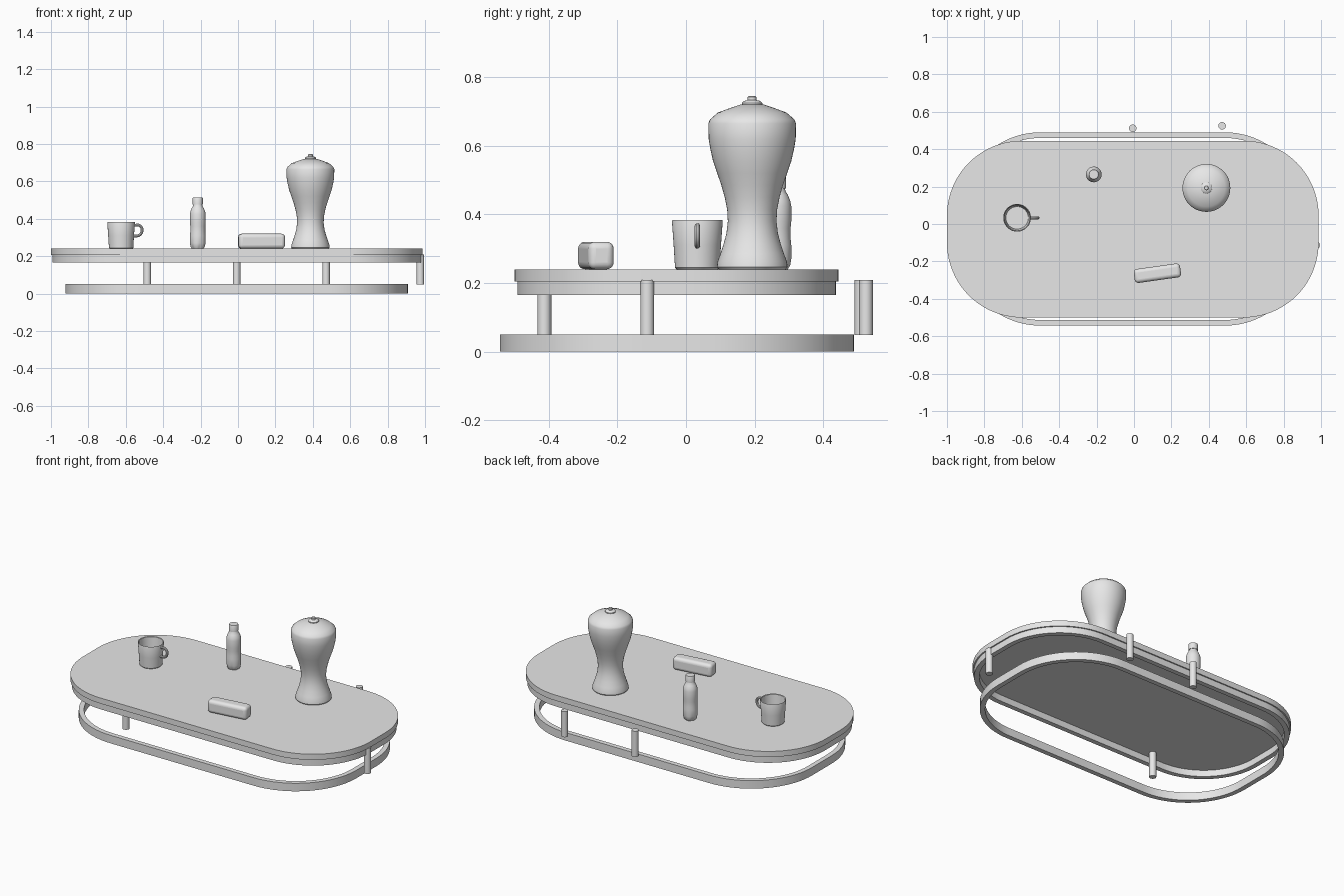
import bpy, bmesh, math
from math import sin, cos, pi, radians

cube = bpy.data.objects.get("Cube")
if cube:
    bpy.data.objects.remove(cube, do_unlink=True)

grey = bpy.data.materials.new("plain grey")
grey.use_nodes = True
grey.diffuse_color = (0.8, 0.8, 0.8, 1)
grey.node_tree.nodes["Principled BSDF"].inputs["Base Color"].default_value = (0.8, 0.8, 0.8, 1)


def finish(obj, angle=35):
    """Give an object its colour and smooth shading with sharp edges."""
    obj.data.materials.append(grey)
    bpy.ops.object.select_all(action='DESELECT')
    obj.select_set(True)
    bpy.context.view_layer.objects.active = obj
    bpy.ops.object.shade_smooth_by_angle(angle=radians(angle))
    return obj


def from_bmesh(name, bm, location=(0, 0, 0)):
    bmesh.ops.recalc_face_normals(bm, faces=bm.faces)
    mesh = bpy.data.meshes.new(name)
    bm.to_mesh(mesh)
    bm.free()
    obj = bpy.data.objects.new(name, mesh)
    obj.location = location
    bpy.context.collection.objects.link(obj)
    return finish(obj)


def outline(x0, x1, y0, y1, r, inset=0, steps=20):
    """Rounded rectangle as a list of (x, y) points."""
    corners = [(x1 - r, y1 - r), (x0 + r, y1 - r), (x0 + r, y0 + r), (x1 - r, y0 + r)]
    points = []
    for k, (cx, cy) in enumerate(corners):
        for i in range(steps + 1):
            a = (k + i / steps) * pi / 2
            points.append((cx + (r - inset) * cos(a), cy + (r - inset) * sin(a)))
    return points


def bridge(bm, loops):
    """Join a closed sequence of vertex loops."""
    for a, b in zip(loops, loops[1:]):
        n = len(a)
        for i in range(n):
            bm.faces.new((a[i], a[(i + 1) % n], b[(i + 1) % n], b[i]))


def slab(name, box, r, z0, z1, wall=None):
    """Rounded slab, or a hollow band when a wall thickness is given."""
    bm = bmesh.new()

    def loop(inset, z):
        return [bm.verts.new((x, y, z)) for x, y in outline(*box, r, inset)]
    low, high = loop(0, z0), loop(0, z1)
    if wall:
        bridge(bm, [low, high, loop(wall, z1), loop(wall, z0)])
        inner = list(bm.verts)[-len(low):]
        bridge(bm, [inner, low])
    else:
        bridge(bm, [low, high])
        bm.faces.new(low)
        bm.faces.new(high)
    return from_bmesh(name, bm)


def lathe(name, profile, location, sides=48, shape=None):
    """Turn a profile of (radius, height) points around the z axis."""
    bm = bmesh.new()
    loops = []
    for r, z in profile:
        ring = []
        for i in range(sides):
            a = 2 * pi * i / sides
            rr, zz = shape(r, z, a) if shape else (r, z)
            ring.append(bm.verts.new((rr * cos(a), rr * sin(a), zz)))
        loops.append(ring)
    bridge(bm, loops)
    bm.faces.new(loops[0])
    bm.faces.new(loops[-1])
    return from_bmesh(name, bm, location)


TOP = 0.24

# Table top, the band below it and the floor band
slab("table_top", (-1.0, 0.987, -0.5, 0.445), 0.40, 0.205, TOP)
slab("apron_band", (-0.992, 0.979, -0.492, 0.437), 0.392, 0.165, 0.205, 0.03)
slab("floor_band", (-0.922, 0.908, -0.543, 0.49), 0.42, 0, 0.05, 0.03)

# Posts
for i, (x, y) in enumerate([(-0.485, -0.413), (-0.007, 0.512), (0.471, 0.525), (0.975, -0.113)]):
    bpy.ops.mesh.primitive_cylinder_add(vertices=32, radius=0.02, depth=0.16, location=(x, y, 0.128))
    post = bpy.context.object
    post.name = "post_%d" % (i + 1)
    finish(post)

# Lidded urn
lathe("urn", [(0.098, 0), (0.103, 0.006), (0.101, 0.022), (0.093, 0.045), (0.083, 0.075),
              (0.075, 0.105), (0.071, 0.14), (0.073, 0.175), (0.08, 0.21), (0.09, 0.245),
              (0.102, 0.28), (0.114, 0.315), (0.122, 0.35), (0.127, 0.38), (0.128, 0.425),
              (0.123, 0.437), (0.1, 0.457), (0.065, 0.47), (0.035, 0.48)], (0.387, 0.193, TOP))
lathe("urn_knob", [(0.03, 0.475), (0.03, 0.485), (0.024, 0.491), (0.013, 0.493),
                   (0.013, 0.502), (0.01, 0.505)], (0.387, 0.193, TOP), 24)


# Bottle with a lobed foot
def lobes(r, z, a):
    return (r * (1 - 0.1 * max(0, cos(5 * a))), z) if z < 0.015 else (r, z)


lathe("bottle", [(0.012, 0.012), (0.022, 0), (0.032, 0), (0.039, 0.012), (0.042, 0.03),
                 (0.042, 0.07), (0.04, 0.09), (0.04, 0.12), (0.042, 0.14), (0.042, 0.185),
                 (0.039, 0.2), (0.032, 0.217), (0.025, 0.228), (0.023, 0.24)],
      (-0.215, 0.265, TOP), 40, lobes)
lathe("bottle_cap", [(0.027, 0.235), (0.027, 0.27), (0.025, 0.274)], (-0.215, 0.265, TOP), 32)

# Mug: outer wall, rim, inner wall and inner floor in one profile
lathe("mug", [(0.06, 0), (0.065, 0.005), (0.069, 0.07), (0.074, 0.14), (0.073, 0.143),
              (0.069, 0.14), (0.064, 0.07), (0.06, 0.012)], (-0.625, 0.033, TOP))

# Mug handle
curve = bpy.data.curves.new("mug_handle", 'CURVE')
curve.dimensions = '3D'
curve.bevel_depth = 0.008
curve.bevel_resolution = 3
spline = curve.splines.new('BEZIER')
path = [(0.068, 0.125), (0.1, 0.123), (0.112, 0.1), (0.098, 0.073), (0.065, 0.068)]
spline.bezier_points.add(len(path) - 1)
for point, (x, z) in zip(spline.bezier_points, path):
    point.co = (x, 0, z)
    point.handle_left_type = point.handle_right_type = 'AUTO'
handle = bpy.data.objects.new("mug_handle", curve)
handle.location = (-0.625, 0.033, TOP)
bpy.context.collection.objects.link(handle)
bpy.ops.object.select_all(action='DESELECT')
handle.select_set(True)
bpy.context.view_layer.objects.active = handle
bpy.ops.object.convert(target='MESH')
finish(bpy.context.object)

# Rounded case lying on the table
bpy.ops.mesh.primitive_cube_add(size=1, location=(0.125, -0.263, TOP + 0.04))
case = bpy.context.object
case.name = "case"
case.scale = (0.25, 0.075, 0.08)
bpy.ops.object.transform_apply(location=False, rotation=False, scale=True)
case.rotation_euler.z = radians(8)
bevel = case.modifiers.new("rounding", 'BEVEL')
bevel.width = 0.02
bevel.segments = 5
finish(case)
